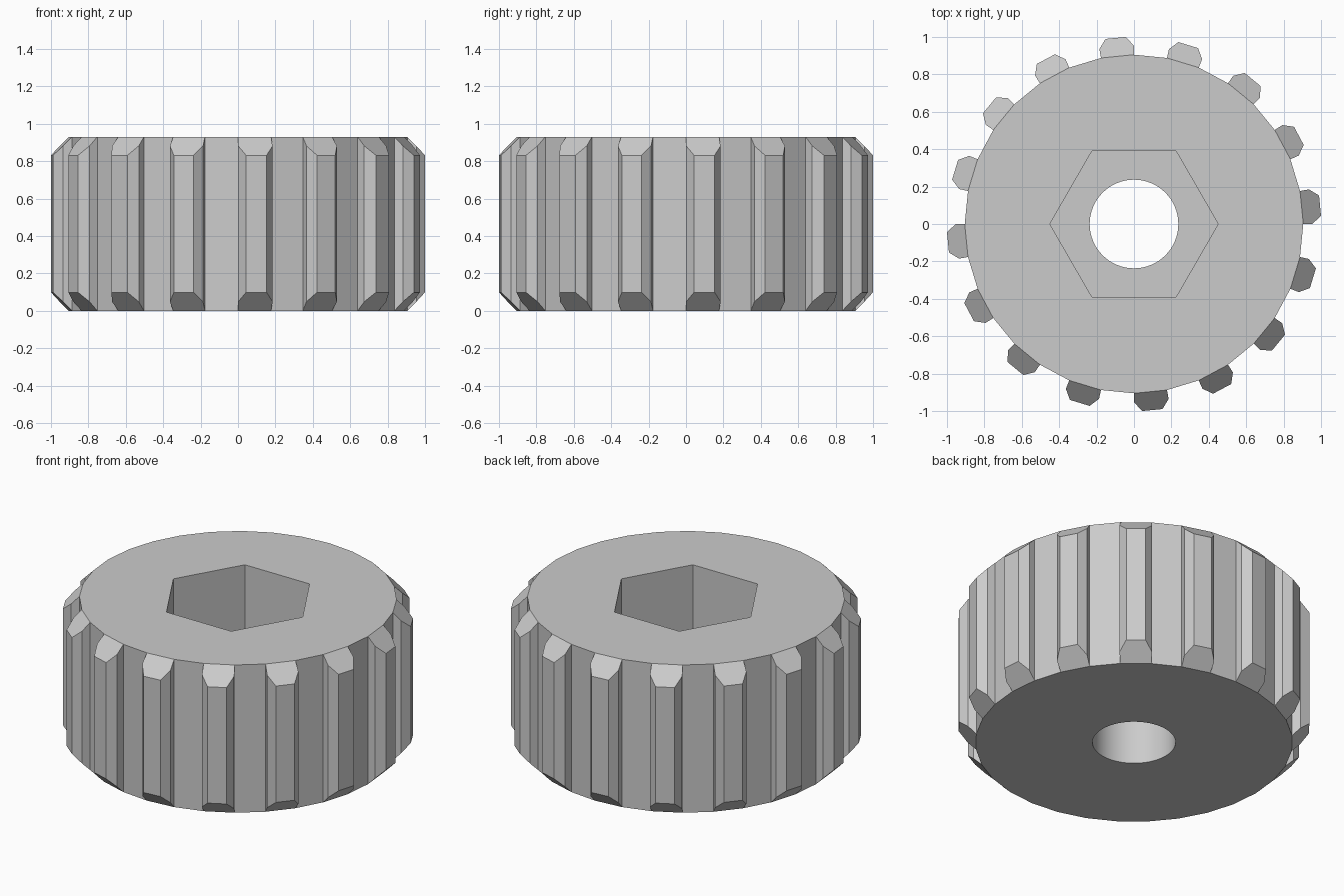
import bpy, bmesh, math
from mathutils import Vector

if "Cube" in bpy.data.objects:
    bpy.data.objects.remove(bpy.data.objects["Cube"])

H = 0.93          # height of the knob
R = 0.905         # body radius
SOCKET_Z = 0.37   # floor of the hexagonal socket
STEP = math.tau / 32

bm = bmesh.new()


def ring(n, r, z):
    """Closed ring of vertices, first one on +x."""
    return [bm.verts.new((r * math.cos(math.tau * i / n), r * math.sin(math.tau * i / n), z))
            for i in range(n)]


def loop_edges(vs):
    out = []
    for i, v in enumerate(vs):
        pair = (v, vs[(i + 1) % len(vs)])
        out.append(bm.edges.get(pair) or bm.edges.new(pair))
    return out


def wall(low, high):
    n = len(low)
    for i in range(n):
        j = (i + 1) % n
        bm.faces.new((low[i], low[j], high[j], high[i]))


def fill_between(outer, inner):
    bmesh.ops.triangle_fill(bm, use_beauty=True, normal=Vector((0, 0, 1)),
                            edges=loop_edges(outer) + loop_edges(inner))


# Rings for the body, the bolt hole and the hexagonal socket
body_low, body_high = ring(32, R, 0), ring(32, R, H)
hole_low, hole_high = ring(64, 0.237, 0), ring(64, 0.237, SOCKET_Z)
hex_low, hex_high = ring(6, 0.45, SOCKET_Z), ring(6, 0.45, H)

wall(hole_low, hole_high)
wall(hex_low, hex_high)

# Outer side: plain panels alternate with chamfered grip ridges
base = R * math.cos(STEP / 2)
profile = [(-0.0925, 0.949), (-0.055, 0.9995), (0.055, 0.9995), (0.0925, 0.949)]
for i in range(32):
    j = (i + 1) % 32
    low, high = [body_low[i]], [body_high[i]]
    if i % 2 == 0:
        a = (i + 0.5) * STEP
        for t, r in profile:
            x = r * math.cos(a) - t * math.sin(a)
            y = r * math.sin(a) + t * math.cos(a)
            drop = r - base
            low.append(bm.verts.new((x, y, drop)))
            high.append(bm.verts.new((x, y, H - drop)))
    low.append(body_low[j])
    high.append(body_high[j])
    for k in range(len(low) - 1):
        bm.faces.new((low[k], low[k + 1], high[k + 1], high[k]))
    if len(low) > 2:
        bm.faces.new(high)
        bm.faces.new(low[::-1])

# Top face, underside and socket floor
fill_between(body_high, hex_high)
fill_between(body_low, hole_low)
fill_between(hex_low, hole_high)

bmesh.ops.recalc_face_normals(bm, faces=bm.faces[:])
mesh = bpy.data.meshes.new("grip_knob")
bm.to_mesh(mesh)
bm.free()

grey = bpy.data.materials.new("grey")
grey.diffuse_color = (0.6, 0.6, 0.6, 1)
grey.use_nodes = True
grey.node_tree.nodes["Principled BSDF"].inputs["Base Color"].default_value = grey.diffuse_color
mesh.materials.append(grey)

knob = bpy.data.objects.new("grip_knob", mesh)
bpy.context.collection.objects.link(knob)
bpy.context.view_layer.objects.active = knob
knob.select_set(True)
bpy.ops.object.shade_smooth_by_angle(angle=math.radians(10))
